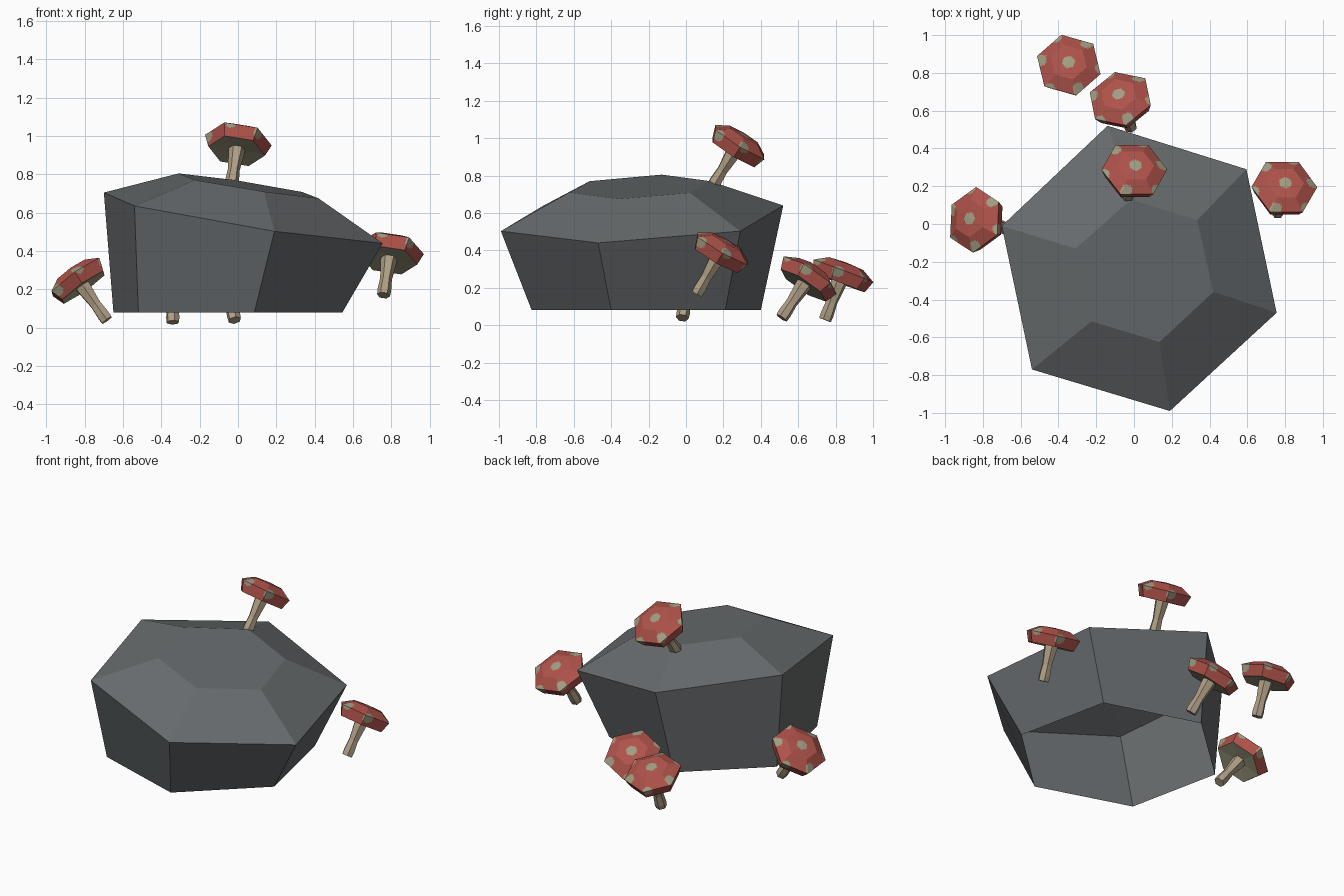
import bpy, bmesh, math
from mathutils import Vector, Matrix

if "Cube" in bpy.data.objects:
    bpy.data.objects.remove(bpy.data.objects["Cube"])


def material(name, rgb):
    m = bpy.data.materials.new(name)
    m.diffuse_color = (*rgb, 1)
    m.use_nodes = True
    m.node_tree.nodes["Principled BSDF"].inputs["Base Color"].default_value = m.diffuse_color
    return m


GREY = material("rock grey", (0.135, 0.147, 0.153))
RED = material("cap red", (0.42, 0.085, 0.068))
SPOT = material("spot beige", (0.36, 0.335, 0.225))
STEM = material("stem tan", (0.43, 0.345, 0.235))


def loft(name, rings, mats, cap_start=True, cap_end=True):
    """Skin a list of rings (equal point counts) into an object."""
    bm = bmesh.new()
    vs = [[bm.verts.new(p) for p in ring] for ring in rings]
    n = len(rings[0])
    for a, b in zip(vs, vs[1:]):
        for i in range(n):
            j = (i + 1) % n
            bm.faces.new((a[i], a[j], b[j], b[i]))
    if cap_start:
        bm.faces.new(vs[0][::-1])
    if cap_end:
        bm.faces.new(vs[-1])
    me = bpy.data.meshes.new(name)
    for m in mats:
        me.materials.append(m)
    ob = bpy.data.objects.new(name, me)
    bpy.context.collection.objects.link(ob)
    return ob, bm


def circle(r, z, n, phase=0.0):
    return [(r * math.cos(phase + i * math.tau / n),
             r * math.sin(phase + i * math.tau / n), z) for i in range(n)]


# Rock: three tilted six-sided rings, open underneath
bottom = [(-.65, -.02, .08), (-.52, -.63, .08), (.085, -.825, .08),
          (.545, -.40, .08), (.415, .21, .08), (-.19, .40, .08)]
middle = [(-.70, -.01, .705), (-.54, -.77, .635), (.19, -.99, .503),
          (.755, -.47, .44), (.595, .29, .503), (-.14, .52, .64)]
top = [(-.31, -.13, .805), (-.225, -.515, .77), (.135, -.625, .71),
       (.42, -.36, .675), (.335, .02, .708), (-.015, .13, .77)]
rock, bm = loft("rock", [bottom, middle, top], [GREY], cap_start=False)
bm.to_mesh(rock.data)
bm.free()


def mushroom(idx, center, axis, spin):
    axis = Vector(axis).normalized()
    base = Vector(center) - axis * 0.265
    rot = Vector((0, 0, 1)).rotation_difference(axis).to_matrix().to_4x4()
    world = Matrix.Translation(base) @ rot
    spin = math.radians(spin)

    # Stem, slightly waisted
    prof = [(.034, 0), (.036, .03), (.031, .10), (.042, .20), (.044, .23)]
    stem, bm = loft(f"mushroom_stem_{idx}",
                    [circle(r, z, 6, spin) for r, z in prof], [STEM])
    bm.to_mesh(stem.data)
    bm.free()
    stem.matrix_world = world

    # Cap: underside, flared skirt, dome slope and flat crown
    prof = [(.045, .222), (.15, .213), (.176, .28), (.10, .322), (.001, .328)]
    cap, bm = loft(f"mushroom_cap_{idx}",
                   [circle(r, z, 6, spin) for r, z in prof], [RED, SPOT])
    bm.normal_update()
    under = [f for f in bm.faces if f.normal.z < -0.7]
    for f in under:
        f.material_index = 1
    # Fine facets on the red part so round spots can be coloured in
    edges = {e for f in bm.faces if f.material_index == 0 and len(f.verts) == 4
             for e in f.edges}
    bmesh.ops.subdivide_edges(bm, edges=list(edges), cuts=14, use_grid_fill=True)
    spots = [Vector((0, 0, .328))]
    for k in range(6):
        a = spin + k * math.tau / 6 + math.radians(8)
        r, z = ((.148, .29), (.16, .265))[k % 2]
        spots.append(Vector((r * math.cos(a), r * math.sin(a), z)))
    bm.normal_update()
    for f in bm.faces:
        c = f.calc_center_median()
        if f.normal.z > -0.7 and any((c - s).length < .033 for s in spots):
            f.material_index = 1
    bm.to_mesh(cap.data)
    bm.free()
    cap.matrix_world = world


# Five mushrooms: one on top, one on the right, one left, two behind
for i, (c, d, s) in enumerate([
        ((.0, .28, .966), (.13, .52, .84), 3),
        ((.794, .188, .397), (.13, .49, .86), 2),
        ((-.836, .02, .252), (-.57, .15, .80), 30),
        ((-.07, .655, .255), (-.20, .54, .81), 43),
        ((-.345, .836, .276), (-.02, .35, .94), 43)], 1):
    mushroom(i, c, d, s)
